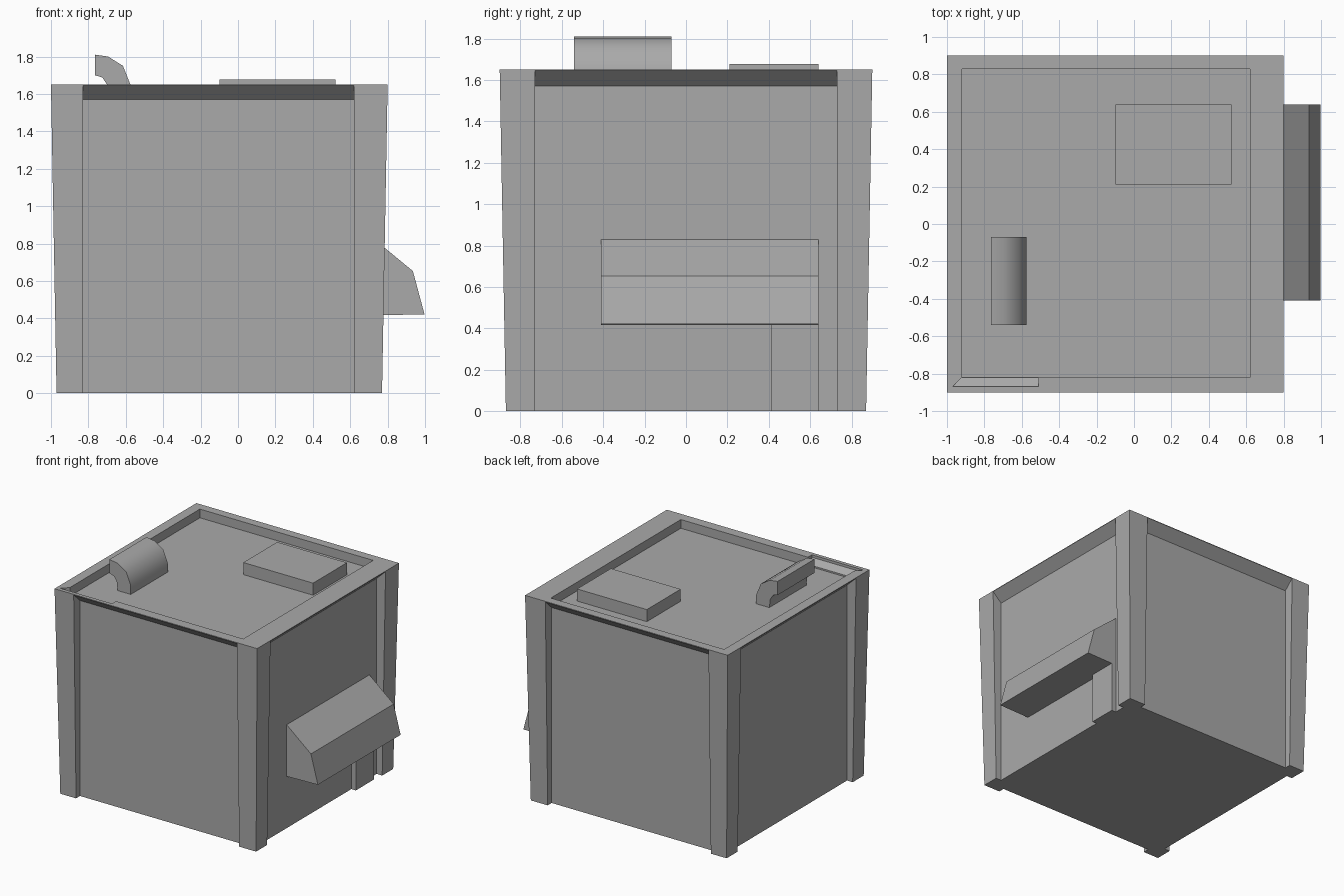
import bpy
import bmesh
from mathutils import Vector

default = bpy.data.objects.get("Cube")
if default:
    bpy.data.objects.remove(default, do_unlink=True)

grey = bpy.data.materials.new("plain grey")
grey.use_nodes = True
GREY = (0.4, 0.4, 0.4, 1)
grey.diffuse_color = GREY
grey.node_tree.nodes["Principled BSDF"].inputs["Base Color"].default_value = GREY


def loft(name, start, end):
    """Solid between two matching outlines."""
    bm = bmesh.new()
    a = [bm.verts.new(p) for p in start]
    b = [bm.verts.new(p) for p in end]
    bm.faces.new(a)
    bm.faces.new(b)
    for i in range(len(a)):
        j = (i + 1) % len(a)
        bm.faces.new((a[i], a[j], b[j], b[i]))
    bmesh.ops.recalc_face_normals(bm, faces=bm.faces)
    mesh = bpy.data.meshes.new(name)
    bm.to_mesh(mesh)
    bm.free()
    mesh.materials.append(grey)
    obj = bpy.data.objects.new(name, mesh)
    bpy.context.collection.objects.link(obj)
    return obj


def prism(name, outline, axis, lo, hi):
    """Outline in the other two axes (kept in x, y, z order), extruded along axis."""
    def place(p, t):
        co = list(p)
        co.insert("xyz".index(axis), t)
        return Vector(co)
    return loft(name, [place(p, lo) for p in outline], [place(p, hi) for p in outline])


def rect(x0, x1, y0, y1):
    return [(x0, y0), (x1, y0), (x1, y1), (x0, y1)]


def cut(target, cutter):
    mod = target.modifiers.new("cut", "BOOLEAN")
    mod.operation = "DIFFERENCE"
    mod.solver = "EXACT"
    mod.object = cutter
    bpy.context.view_layer.objects.active = target
    bpy.ops.object.modifier_apply(modifier=mod.name)
    bpy.data.objects.remove(cutter, do_unlink=True)


# Building shell, slightly wider at the top
CX, TOP, FLOOR = -0.1, 1.65, 1.58
building = loft("building",
                [(x, y, 0) for x, y in rect(CX - 0.87, CX + 0.87, -0.87, 0.87)],
                [(x, y, TOP) for x, y in rect(CX - 0.9, CX + 0.9, -0.9, 0.9)])

# Recessed wall panels between corner posts, under a sloping eave
for centre, axis, lo, hi in ((0, "x", -0.83, 0.62), (CX, "y", -0.73, 0.73)):
    for side in (-1, 1):
        profile = [(centre + side * d, z) for d, z in
                   ((0.82, -0.1), (0.82, 1.57), (0.9, 1.645), (1, 1.74), (1, -0.1))]
        cut(building, prism("panel_cutter", profile, axis, lo, hi))

# Sunken roof and the shallow notch in its front rim
cut(building, prism("roof_cutter", rect(-0.92, 0.62, -0.82, 0.83), "z", FLOOR, 1.8))
notch = [(-0.87, 1.63), (-0.81, 1.585), (-0.81, 1.8), (-0.87, 1.8)]
notch_cutter = prism("notch_cutter", notch, "x", -0.97, -0.51)
for v in notch_cutter.data.vertices:
    if v.co.x < -0.9 and v.co.y > -0.85:
        v.co.x = -0.91
cut(building, notch_cutter)

# Roof hatch
prism("roof_hatch", rect(-0.1, 0.52, 0.21, 0.64), "z", FLOOR - 0.01, 1.677)

# Curved roof vent
vent = prism("roof_vent",
             [(-0.575, 1.57), (-0.575, 1.65), (-0.615, 1.75), (-0.695, 1.8), (-0.765, 1.81),
              (-0.765, 1.7), (-0.725, 1.688), (-0.7, 1.65), (-0.69, 1.57)],
             "y", -0.54, -0.07)

# Awning on the left wall
prism("awning", [(0.7, 0.83), (0.72, 0.83), (0.935, 0.653), (0.997, 0.422), (0.7, 0.415)],
      "y", -0.41, 0.64)

# Narrow door block beneath the awning
prism("door_block", rect(0.7, 0.76, 0.41, 0.64), "z", 0, 0.42)

# Soft curve on the vent, crisp edges elsewhere
bpy.ops.object.select_all(action="DESELECT")
vent.select_set(True)
bpy.context.view_layer.objects.active = vent
bpy.ops.object.shade_smooth_by_angle(angle=0.75)
